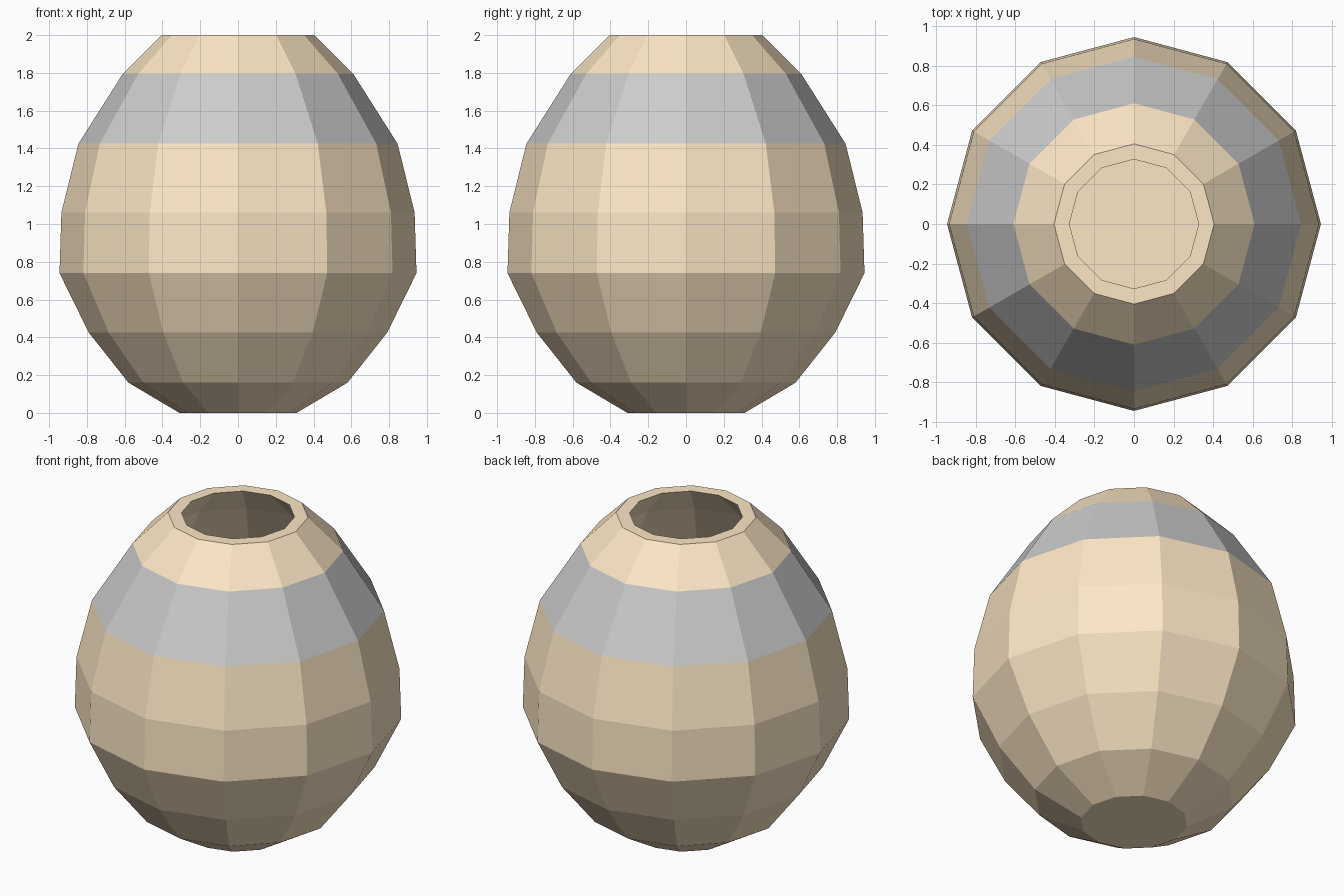
import bpy
import bmesh
from math import cos, sin, tau

if "Cube" in bpy.data.objects:
    bpy.data.objects.remove(bpy.data.objects["Cube"])

SIDES = 12

tan = bpy.data.materials.new("tan_clay")
tan.diffuse_color = (0.98, 0.80, 0.56, 1.0)
tan.use_nodes = True
tan.node_tree.nodes["Principled BSDF"].inputs["Base Color"].default_value = tan.diffuse_color


def lathe(name, profile, material=None):
    """Revolve (radius, z) points around z; radius 0 closes with a flat cap."""
    bm = bmesh.new()
    rings = [[bm.verts.new((r * cos(tau * i / SIDES), r * sin(tau * i / SIDES), z))
              for i in range(SIDES)] for r, z in profile if r > 0]
    for low, high in zip(rings, rings[1:]):
        for i in range(SIDES):
            j = (i + 1) % SIDES
            bm.faces.new((low[i], low[j], high[j], high[i]))
    if profile[0][0] == 0:
        bm.faces.new(rings[0][::-1])
    if profile[-1][0] == 0:
        bm.faces.new(rings[-1])
    mesh = bpy.data.meshes.new(name)
    bm.to_mesh(mesh)
    bm.free()
    if material:
        mesh.materials.append(material)
    obj = bpy.data.objects.new(name, mesh)
    bpy.context.collection.objects.link(obj)
    return obj


# Outer silhouette, from foot to lip
outer = [(0.31, 0.0), (0.58, 0.16), (0.79, 0.425), (0.945, 0.74),
         (0.935, 1.06), (0.845, 1.425), (0.61, 1.795), (0.405, 2.0)]

# Hollow inside, from lip down to a flat floor
WALL = 0.078
inner = [(r - WALL, z) for r, z in reversed(outer[1:])] + [(0.36, 0.08), (0, 0.08)]

# Lower body with flat foot
lathe("pot_body", [(0, 0)] + outer[:6], tan)

# Grey painted band around the shoulder
lathe("shoulder_band", outer[5:7])

# Neck, flat rim and inner wall
lathe("pot_neck_and_inside", outer[6:] + inner, tan)
